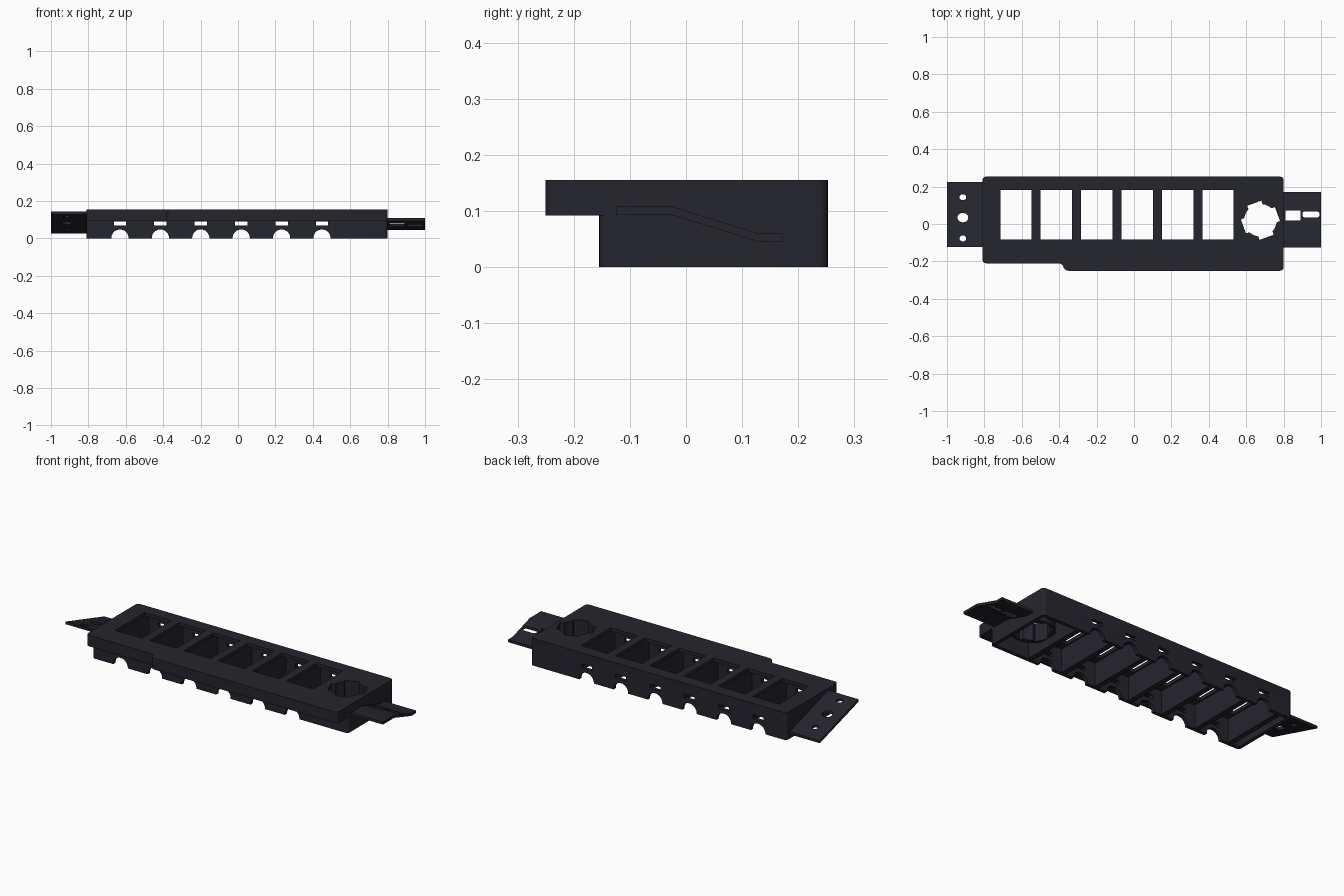
import bpy
import bmesh
from math import cos, sin, pi, radians
from mathutils import Matrix, Vector

if "Cube" in bpy.data.objects:
    bpy.data.objects.remove(bpy.data.objects["Cube"])

plastic = bpy.data.materials.new("dark blue grey plastic")
colour = (0.018, 0.018, 0.027, 1)
plastic.use_nodes = True
plastic.diffuse_color = colour
plastic.node_tree.nodes["Principled BSDF"].inputs["Base Color"].default_value = colour


def prism(name, outline, low, high, axis="z"):
    """Extrude a closed outline along z, x (outline is y, z) or y (outline is x, z)."""
    place = {"z": lambda a, b, c: (a, b, c),
             "x": lambda a, b, c: (c, a, b),
             "y": lambda a, b, c: (a, c, b)}[axis]
    bm = bmesh.new()
    base = bm.faces.new([bm.verts.new(place(a, b, low)) for a, b in outline])
    grown = bmesh.ops.extrude_face_region(bm, geom=[base])["geom"]
    verts = [g for g in grown if isinstance(g, bmesh.types.BMVert)]
    bmesh.ops.translate(bm, verts=verts, vec=place(0, 0, high - low))
    bmesh.ops.recalc_face_normals(bm, faces=bm.faces)
    mesh = bpy.data.meshes.new(name)
    bm.to_mesh(mesh)
    bm.free()
    mesh.materials.append(plastic)
    obj = bpy.data.objects.new(name, mesh)
    bpy.context.collection.objects.link(obj)
    return obj


def rect(x0, x1, y0, y1):
    return [(x0, y0), (x1, y0), (x1, y1), (x0, y1)]


def disc(x, y, rx, ry=None, n=32):
    ry = ry or rx
    return [(x + rx * cos(2 * pi * i / n), y + ry * sin(2 * pi * i / n)) for i in range(n)]


def rounded(points, radius, steps=4):
    """Round every corner of an outline with a quadratic curve."""
    out = []
    for i, p in enumerate(points):
        p = Vector(p)
        a = p + (Vector(points[i - 1]) - p).normalized() * radius
        b = p + (Vector(points[(i + 1) % len(points)]) - p).normalized() * radius
        for s in range(steps + 1):
            t = s / steps
            out.append(tuple(a * (1 - t) ** 2 + p * 2 * t * (1 - t) + b * t * t))
    return out


def combine(target, tools, operation="DIFFERENCE"):
    """Apply booleans and remove the tools."""
    bpy.context.view_layer.objects.active = target
    for tool in tools:
        mod = target.modifiers.new("cut", "BOOLEAN")
        mod.operation = operation
        mod.solver = "EXACT"
        mod.object = tool
        bpy.ops.object.modifier_apply(modifier=mod.name)
        bpy.data.objects.remove(tool)


def smooth(obj):
    bpy.ops.object.select_all(action="DESELECT")
    obj.select_set(True)
    bpy.context.view_layer.objects.active = obj
    bpy.ops.object.shade_smooth_by_angle(angle=radians(30))


pitch = 0.216
cells = [-0.631 + pitch * i for i in range(6)]
ring_x, ring_y = 0.676, 0.02

# Housing: stepped top slab over a narrower hollow base
plan = [(-0.81, -0.21), (-0.385, -0.21), (-0.37, -0.25), (0.8, -0.25), (0.8, 0.253), (-0.81, 0.253)]
housing = prism("housing", rounded(plan, 0.02), 0.092, 0.155)
base = prism("base", rounded(rect(-0.81, 0.8, -0.155, 0.253), 0.02), 0, 0.12)
combine(housing, [base], "UNION")
combine(housing, [prism("cavity", rect(-0.79, 0.78, -0.135, 0.233), -0.1, 0.135)])

# Divider ribs and socket tube under the top
ribs = [prism("rib", rect(x - 0.015, x + 0.015, -0.14, 0.24), 0.003, 0.145)
        for x in [cells[0] - pitch / 2] + [c + pitch / 2 for c in cells]]
tube = prism("tube", disc(ring_x, ring_y, 0.115), 0.05, 0.145)
combine(housing, ribs + [tube], "UNION")

# Switch windows, cable arches and tie slots for each cell
for x in cells:
    combine(housing, [
        prism("window", rect(x - 0.084, x + 0.084, -0.083, 0.182), 0.1, 0.3),
        prism("arch", disc(x, 0.002, 0.046), -0.4, 0.4, "y"),
        prism("slot", rect(x - 0.033, x + 0.033, 0.068, 0.0915), -0.4, 0.4, "y")])

# Round socket with four key notches
combine(housing, [prism("socket", disc(ring_x, ring_y, 0.087, n=48), -0.1, 0.3)])
for k in range(4):
    key = prism("key", rect(0.05, 0.097, -0.04, 0.04), -0.1, 0.3)
    key.data.transform(Matrix.Translation((ring_x, ring_y, 0)) @ Matrix.Rotation(radians(20 + 90 * k), 4, "Z"))
    combine(housing, [key])
smooth(housing)

# Cranked tab on the left end with a square window and an open slot
crank = [(-0.125, 0.108), (-0.025, 0.108), (0.13, 0.06), (0.172, 0.06)]
left_tab = prism("left_tab", crank + [(y, z - 0.015) for y, z in reversed(crank)], 0.795, 1.0, "x")
combine(left_tab, [
    prism("window", rect(0.81, 0.89, 0.02, 0.072), -0.1, 0.3),
    prism("slot", rounded(rect(0.9, 0.992, 0.034, 0.068), 0.017), -0.1, 0.3)])
smooth(left_tab)

# Sloping tab on the right end with three holes
slope = [(-0.122, 0.143), (0.225, 0.04)]
right_tab = prism("right_tab", slope + [(y, z - 0.015) for y, z in reversed(slope)], -1.0, -0.805, "x")
combine(right_tab, [prism("hole", disc(-0.915, y, rx, ry), -0.1, 0.3)
                    for y, rx, ry in [(0.143, 0.018, 0.016), (0.034, 0.029, 0.025), (-0.077, 0.018, 0.016)]])
smooth(right_tab)
